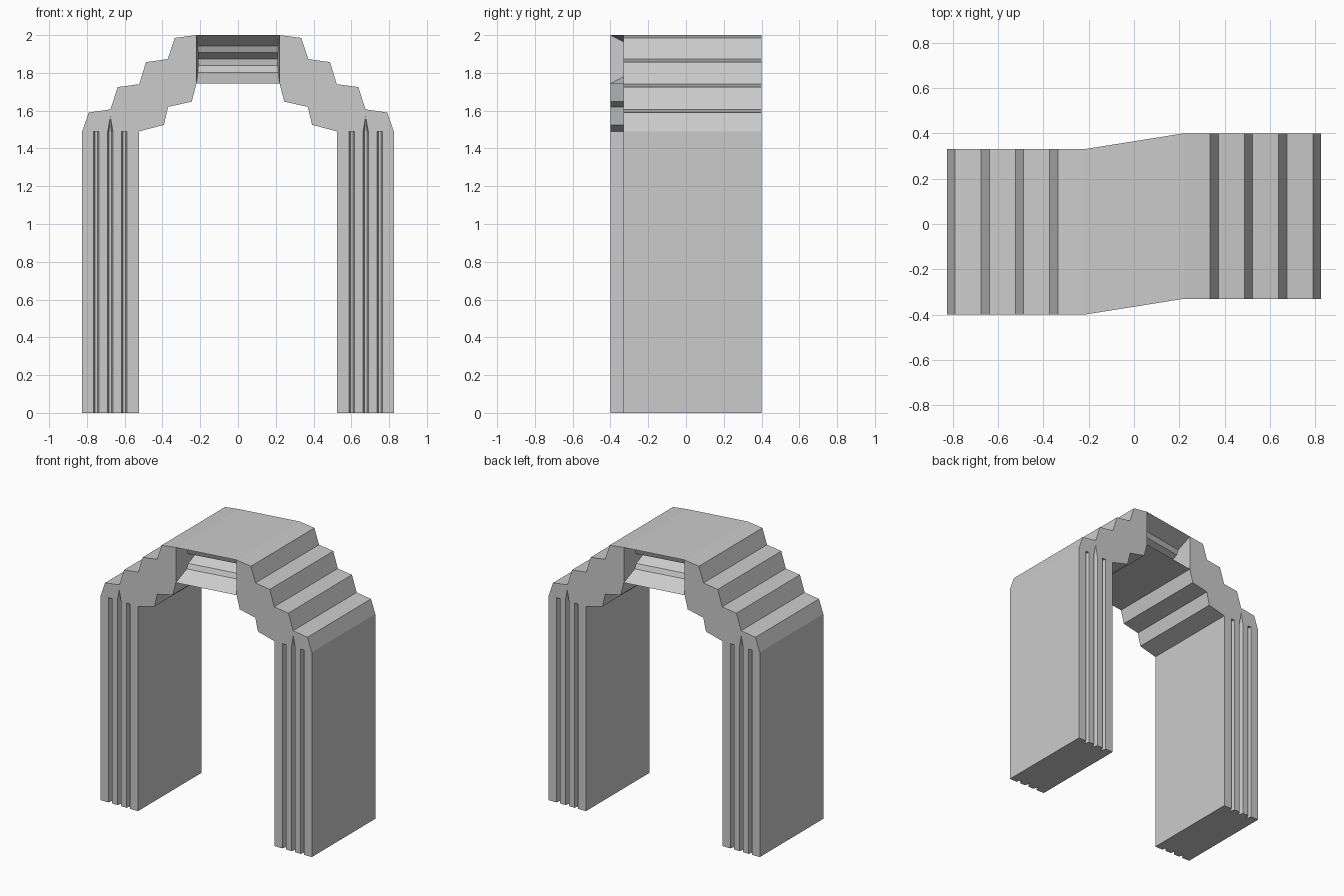
import bpy, bmesh

if "Cube" in bpy.data.objects:
    bpy.data.objects.remove(bpy.data.objects["Cube"])

# Right half outline (x, z): up the outer steps, then down the inner steps
HALF = [(0.825, 0), (0.825, 1.49), (0.79, 1.59), (0.675, 1.607), (0.637, 1.725),
        (0.523, 1.74), (0.487, 1.857), (0.372, 1.873), (0.335, 1.985), (0.22, 2.0),
        (0.22, 1.744), (0.245, 1.648), (0.37, 1.62), (0.392, 1.525),
        (0.525, 1.49), (0.525, 0)]
CROWN_TOP, CROWN_LOW = 9, 10
# Stepped recess in the crown: (half width, low z, high z, depth)
RECESS = [(0.212, 1.803, 1.943, 0.114), (0.21, 1.838, 1.908, 0.128),
          (0.208, 1.873, 1.873, 0.2)]


def face_y(side, face):
    """Front (-1) or back (+1) plane of the left (-1) or right (+1) half."""
    return face * 0.365 + side * 0.035


def finish(name, bm):
    bmesh.ops.recalc_face_normals(bm, faces=bm.faces[:])
    me = bpy.data.meshes.new(name)
    bm.to_mesh(me)
    bm.free()
    ob = bpy.data.objects.new(name, me)
    bpy.context.collection.objects.link(ob)
    return ob


# Arch body: two stepped halves, offset in depth
bm = bmesh.new()
v = {(s, f): [bm.verts.new((s * x, face_y(s, f), z)) for x, z in HALF]
     for s in (-1, 1) for f in (-1, 1)}
for s in (-1, 1):
    for f in (-1, 1):
        bm.faces.new(v[s, f])
    for i in range(len(HALF)):
        j = (i + 1) % len(HALF)
        if i != CROWN_TOP:
            bm.faces.new((v[s, -1][i], v[s, -1][j], v[s, 1][j], v[s, 1][i]))

# Crown: skewed top and underside joining the halves
for i in (CROWN_TOP, CROWN_LOW):
    bm.faces.new((v[-1, -1][i], v[1, -1][i], v[1, 1][i], v[-1, 1][i]))

# Crown recesses, front and back
for f in (-1, 1):
    ring = [v[-1, f][CROWN_LOW], v[1, f][CROWN_LOW], v[1, f][CROWN_TOP], v[-1, f][CROWN_TOP]]
    for w, lo, hi, d in RECESS:
        new = [bm.verts.new((s * w, face_y(s, f) - f * d, z))
               for s, z in ((-1, lo), (1, lo), (1, hi), (-1, hi))]
        for k in range(4):
            n = (k + 1) % 4
            if lo == hi and k % 2:
                bm.faces.new((ring[k], ring[n], new[k]))
            elif lo == hi and k == 2:
                bm.faces.new((ring[2], ring[3], new[0], new[1]))
            else:
                bm.faces.new((ring[k], ring[n], new[n], new[k]))
        ring = new
bmesh.ops.delete(bm, geom=[x for x in bm.verts if not x.link_faces], context='VERTS')
bmesh.ops.remove_doubles(bm, verts=bm.verts[:], dist=0.0005)
arch = finish("stepped_arch", bm)

# Leg flutes: three tapered grooves on each leg face, the middle one pointed
bm = bmesh.new()
for s in (-1, 1):
    for f in (-1, 1):
        y = face_y(s, f)
        inner, outer = y - f * 0.03, y + f * 0.03
        for x in (0.602, 0.676, 0.75):
            pts = [(s * x + e * w, yy, z) for z in (-0.1, 1.49) for e in (-1, 1)
                   for w, yy in ((0.007, inner), (0.021, outer))]
            if x == 0.676:
                pts += [(s * x, y, 1.57), (s * x, outer, 1.61)]
            bmesh.ops.convex_hull(bm, input=[bm.verts.new(p) for p in pts])
cutter = finish("flute_cutter", bm)
cutter.hide_render = True

mod = arch.modifiers.new("flutes", 'BOOLEAN')
mod.operation = 'DIFFERENCE'
mod.solver = 'EXACT'
mod.object = cutter
bpy.context.view_layer.objects.active = arch
bpy.ops.object.modifier_apply(modifier=mod.name)
bpy.data.objects.remove(cutter)
